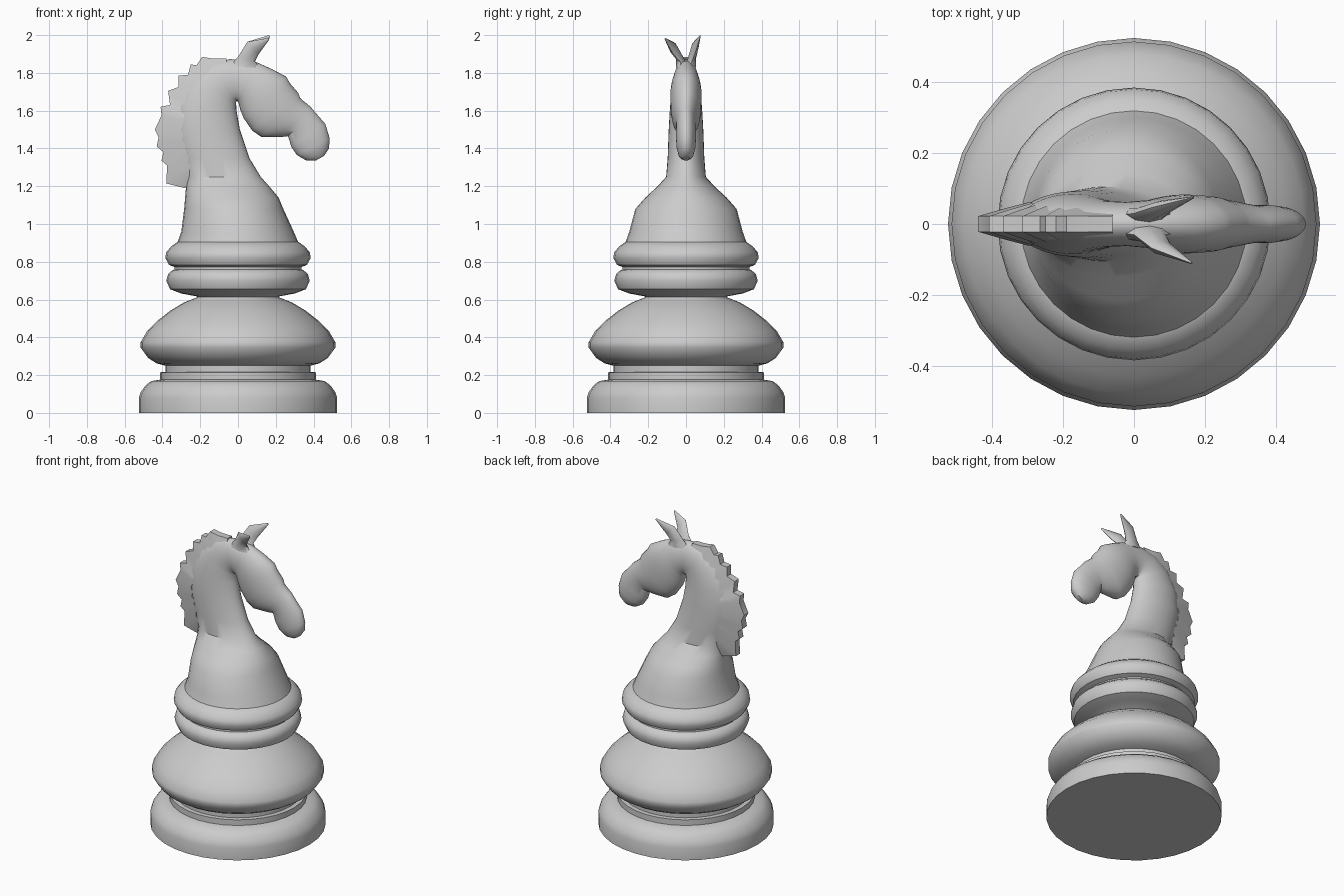
import bpy, bmesh, math
from mathutils import Vector

SIDES = 32


def finish(name, bm, angle=40):
    bmesh.ops.recalc_face_normals(bm, faces=bm.faces)
    mesh = bpy.data.meshes.new(name)
    bm.to_mesh(mesh)
    bm.free()
    ob = bpy.data.objects.new(name, mesh)
    bpy.context.collection.objects.link(ob)
    bpy.ops.object.select_all(action='DESELECT')
    ob.select_set(True)
    bpy.context.view_layer.objects.active = ob
    bpy.ops.object.shade_smooth_by_angle(angle=math.radians(angle))
    return ob


def loft(name, rings, angle=40):
    """Skin equal-length closed rings and cap both ends."""
    bm = bmesh.new()
    rows = [[bm.verts.new(p) for p in ring] for ring in rings]
    n = len(rows[0])
    for a, b in zip(rows, rows[1:]):
        for i in range(n):
            j = (i + 1) % n
            bm.faces.new((a[i], a[j], b[j], b[i]))
    bm.faces.new(rows[0])
    bm.faces.new(rows[-1])
    return finish(name, bm, angle)


def oval(p, q, width, n=SIDES):
    """Ellipse whose long axis runs from p to q in the xz plane, half width along y."""
    p, q = Vector((p[0], 0, p[1])), Vector((q[0], 0, q[1]))
    c, u, v = (p + q) / 2, (q - p) / 2, Vector((0, width, 0))
    return [c + u * math.cos(t) + v * math.sin(t)
            for t in (2 * math.pi * i / n for i in range(n))]


def lathe(name, profile):
    return loft(name, [oval((-r, z), (r, z), r) for r, z in profile])


# Turned base: foot, thin ring, wide bulge and two collars
lathe("foot", [(.525, 0), (.525, .08), (.515, .11), (.49, .145), (.46, .168), (.40, .178), (.36, .18)])
lathe("thin_ring", [(.37, .175), (.412, .178), (.412, .215), (.37, .217)])
lathe("bulge", [(.385, .20), (.385, .25), (.43, .262), (.475, .29), (.515, .345), (.515, .375),
                (.48, .435), (.43, .485), (.36, .54), (.285, .585), (.21, .615), (.20, .63)])
lathe("lower_collar", [(.20, .60), (.22, .617), (.30, .632), (.36, .655), (.38, .70),
                       (.37, .735), (.345, .757), (.30, .765)])
lathe("upper_collar", [(.335, .75), (.335, .772), (.365, .783), (.385, .82), (.38, .85),
                       (.355, .88), (.32, .905), (.28, .91)])

# Body, neck and head: back point, front point, half width
sections = [
    ((-.325, .89), (.325, .89), .325),
    ((-.30, .96), (.295, .96), .30),
    ((-.285, 1.08), (.24, 1.08), .268),
    ((-.28, 1.14), (.215, 1.14), .215),
    ((-.275, 1.20), (.165, 1.20), .15),
    ((-.275, 1.25), (.12, 1.25), .105),
    ((-.30, 1.35), (.06, 1.35), .097),
    ((-.335, 1.48), (.01, 1.50), .092),
    ((-.325, 1.63), (-.008, 1.60), .085),
    ((-.25, 1.77), (-.01, 1.645), .075),
    ((-.15, 1.85), (-.007, 1.65), .065),
    ((-.04, 1.873), (-.003, 1.65), .062),
    ((.09, 1.86), (.0, 1.645), .068),
    ((.18, 1.82), (.005, 1.635), .078),
    ((.255, 1.78), (.012, 1.605), .083),
    ((.275, 1.745), (.03, 1.56), .083),
    ((.318, 1.695), (.075, 1.495), .08),
    ((.33, 1.665), (.125, 1.46), .073),
    ((.385, 1.62), (.225, 1.46), .058),
    ((.405, 1.595), (.265, 1.465), .053),
    ((.462, 1.53), (.282, 1.41), .054),
    ((.485, 1.455), (.312, 1.365), .05),
    ((.482, 1.40), (.36, 1.337), .04),
    ((.455, 1.36), (.41, 1.335), .018),
]
loft("horse_body_and_head", [oval(*s) for s in sections], 35)

# Mane: scalloped outer edge, thicker where it sinks into the neck
outer = [(-.06, 1.875), (-.13, 1.875), (-.19, 1.885), (-.22, 1.84), (-.25, 1.845), (-.265, 1.79),
         (-.315, 1.785), (-.315, 1.725), (-.37, 1.705), (-.36, 1.63), (-.41, 1.62), (-.405, 1.575),
         (-.44, 1.50), (-.42, 1.46), (-.43, 1.41), (-.395, 1.38), (-.405, 1.335), (-.375, 1.31),
         (-.38, 1.215), (-.28, 1.19)]
rings = []
for x, z in outer:
    edge = Vector((x, 0, z))
    root = edge.lerp(Vector((-.06, 0, 1.50)), .36)
    mid = edge.lerp(root, .5)
    side = Vector((0, 1, 0))
    rings.append([edge + side * .022, mid + side * .042, root + side * .06,
                  root - side * .06, mid - side * .042, edge - side * .022])
loft("mane", rings, 40)


# Ears: leaf-shaped cones splayed outward
def ear(name, tip):
    side = 1 if tip[1] > 0 else -1
    t = abs(tip[1])
    rings = []
    for p, q, y, w in [((-.04, 1.84), (.12, 1.82), .025, .028),
                       ((.0, 1.885), (.09, 1.86), .03, .022),
                       ((.05, 1.965), (.11, 1.90), t * .62, .02),
                       ((tip[0] - .005, tip[2]), (tip[0], tip[2] - .01), t, .003)]:
        rings.append([v + Vector((0, side * y, 0)) for v in oval(p, q, w, 8)])
    loft(name, rings, 50)


ear("right_ear", (.165, -.11, 1.985))
ear("left_ear", (.17, .075, 2.0))
